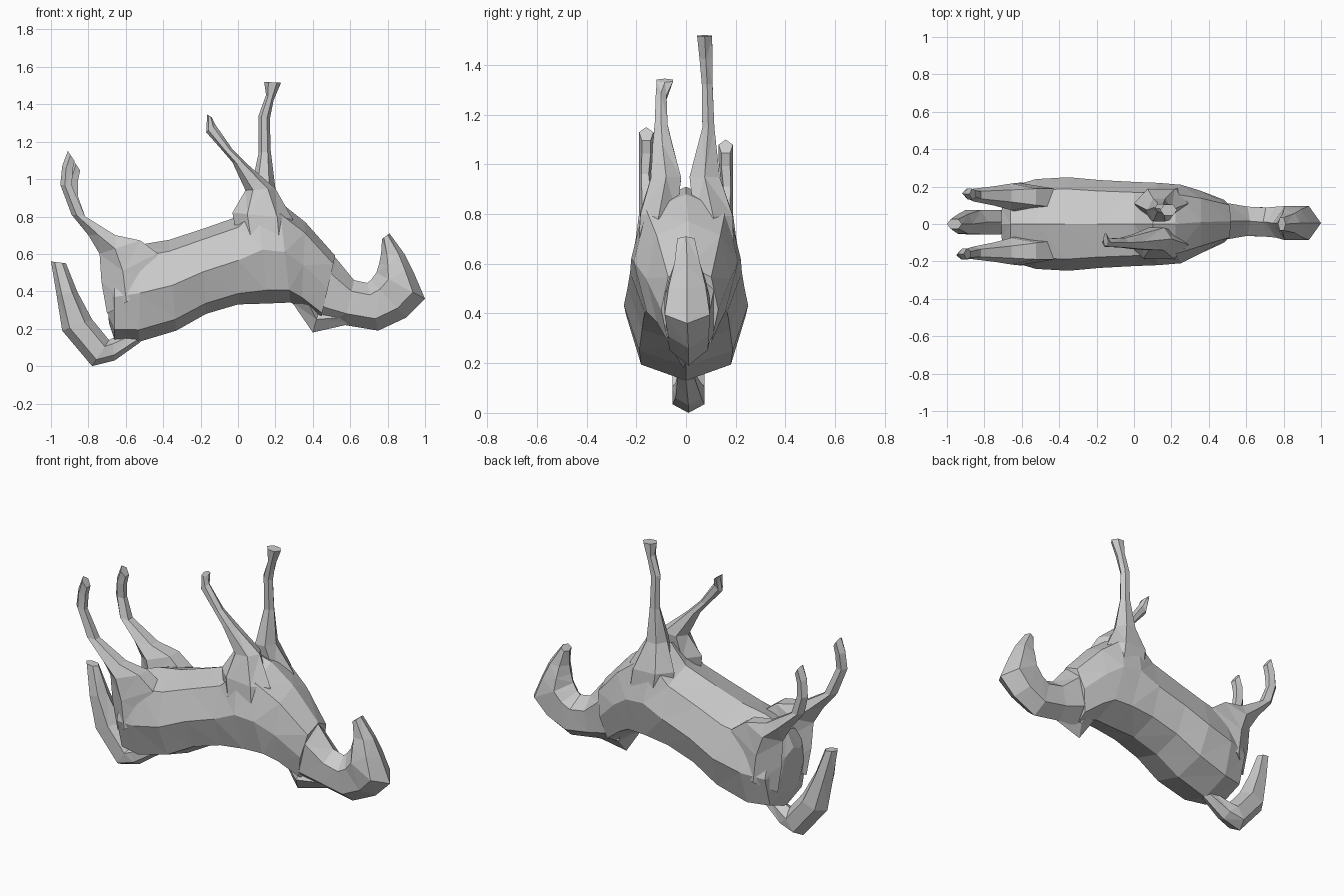
import bpy, bmesh
from math import sin, cos, pi, copysign


def loft(name, stations, sides, power=1.0):
    """Skin rings; station = outer (x, z), inner (x, z), centre y, half width.
    A power below 1 gives a fuller, squarer section."""
    bm = bmesh.new()
    rings = []
    for xa, za, xb, zb, y, hw in stations:
        ring = []
        for i in range(sides):
            a = 2 * pi * i / sides
            c, s = (copysign(abs(v) ** power, v) for v in (cos(a), sin(a)))
            ring.append(bm.verts.new(((xa + xb) / 2 + (xa - xb) / 2 * c,
                                      y + hw * s,
                                      (za + zb) / 2 + (za - zb) / 2 * c)))
        rings.append(ring)
    for r, q in zip(rings, rings[1:]):
        for i in range(sides):
            j = (i + 1) % sides
            bm.faces.new((r[i], r[j], q[j], q[i]))
    bm.faces.new(rings[0])
    bm.faces.new(rings[-1])
    bmesh.ops.recalc_face_normals(bm, faces=bm.faces)
    bmesh.ops.triangulate(bm, faces=bm.faces)
    me = bpy.data.meshes.new(name)
    bm.to_mesh(me)
    bm.free()
    ob = bpy.data.objects.new(name, me)
    bpy.context.collection.objects.link(ob)
    return ob


# Torso, back side down
loft("torso", [
    (-.69, .23, -.71, .50, 0, .10),
    (-.66, .14, -.66, .60, 0, .20),
    (-.53, .13, -.52, .65, 0, .24),
    (-.33, .19, -.37, .675, 0, .25),
    (-.17, .28, -.20, .73, 0, .235),
    (.00, .33, .00, .80, 0, .225),
    (.16, .335, .10, .91, 0, .22),
    (.28, .34, .22, .88, 0, .21),
    (.34, .31, .36, .77, .01, .17),
    (.44, .24, .52, .59, .015, .115)], 8, .82)

# Neck and head curling upward to the muzzle
loft("neck_and_head", [
    (.36, .34, .44, .67, .01, .12),
    (.44, .23, .53, .57, .015, .11),
    (.57, .22, .62, .46, .015, .09),
    (.75, .19, .69, .445, .01, .09),
    (.90, .26, .71, .46, .01, .095),
    (1.0, .36, .74, .50, .005, .105),
    (.94, .50, .755, .55, .005, .085),
    (.89, .60, .765, .60, .005, .06),
    (.81, .71, .77, .68, 0, .04)], 6)

# Mane wedge under the neck
loft("mane", [
    (.29, .34, .38, .50, 0, .10),
    (.40, .18, .44, .32, -.01, .045),
    (.62, .23, .60, .30, .01, .03)], 4)

# Curved tail
loft("tail", [
    (-.52, .13, -.60, .17, 0, .04),
    (-.66, .03, -.67, .15, .01, .06),
    (-.78, .00, -.69, .14, .01, .075),
    (-.94, .19, -.78, .25, .01, .075),
    (-.97, .38, -.86, .40, 0, .06),
    (-1.0, .56, -.92, .55, 0, .03)], 6)

# Hind legs, nearly mirrored, one slightly shorter
for side, label, dx, dz in ((-1, "right", 0, 0), (1, "left", .03, -.05)):
    loft("hind_leg_" + label, [
        (-.70, .28, -.40, .46, side * .135, .09),
        (-.73, .45, -.40, .62, side * .14, .085),
        (-.74, .60, -.50, .68, side * .145, .075),
        (-.80, .70, -.64, .70, side * .15, .055),
        (-.89, .81, -.81, .80, side * .155, .035),
        (-.95 + dx, .97 + dz, -.88 + dx, .96 + dz, side * .165, .025),
        (-.94 + dx, 1.07 + dz, -.88 + dx, 1.04 + dz, side * .16, .03),
        (-.91 + dx, 1.15 + dz, -.87 + dx, 1.09 + dz, side * .16, .03)], 5)

# Left front leg, straight up
loft("front_leg_left", [
    (.02, .64, .32, .60, .12, .085),
    (.00, .80, .29, .79, .11, .09),
    (.07, .95, .20, .95, .075, .07),
    (.11, 1.14, .175, 1.15, .09, .028),
    (.11, 1.34, .17, 1.32, .085, .025),
    (.15, 1.45, .19, 1.42, .08, .03),
    (.14, 1.52, .23, 1.515, .075, .035)], 6)

# Right front leg, bent back
loft("front_leg_right", [
    (.00, .66, .30, .60, -.125, .08),
    (-.03, .82, .29, .79, -.11, .085),
    (.04, .94, .20, .95, -.08, .07),
    (-.03, 1.09, .05, 1.08, -.095, .045),
    (-.09, 1.16, -.03, 1.16, -.10, .03),
    (-.17, 1.25, -.12, 1.29, -.10, .025),
    (-.165, 1.345, -.14, 1.33, -.085, .038)], 6)
